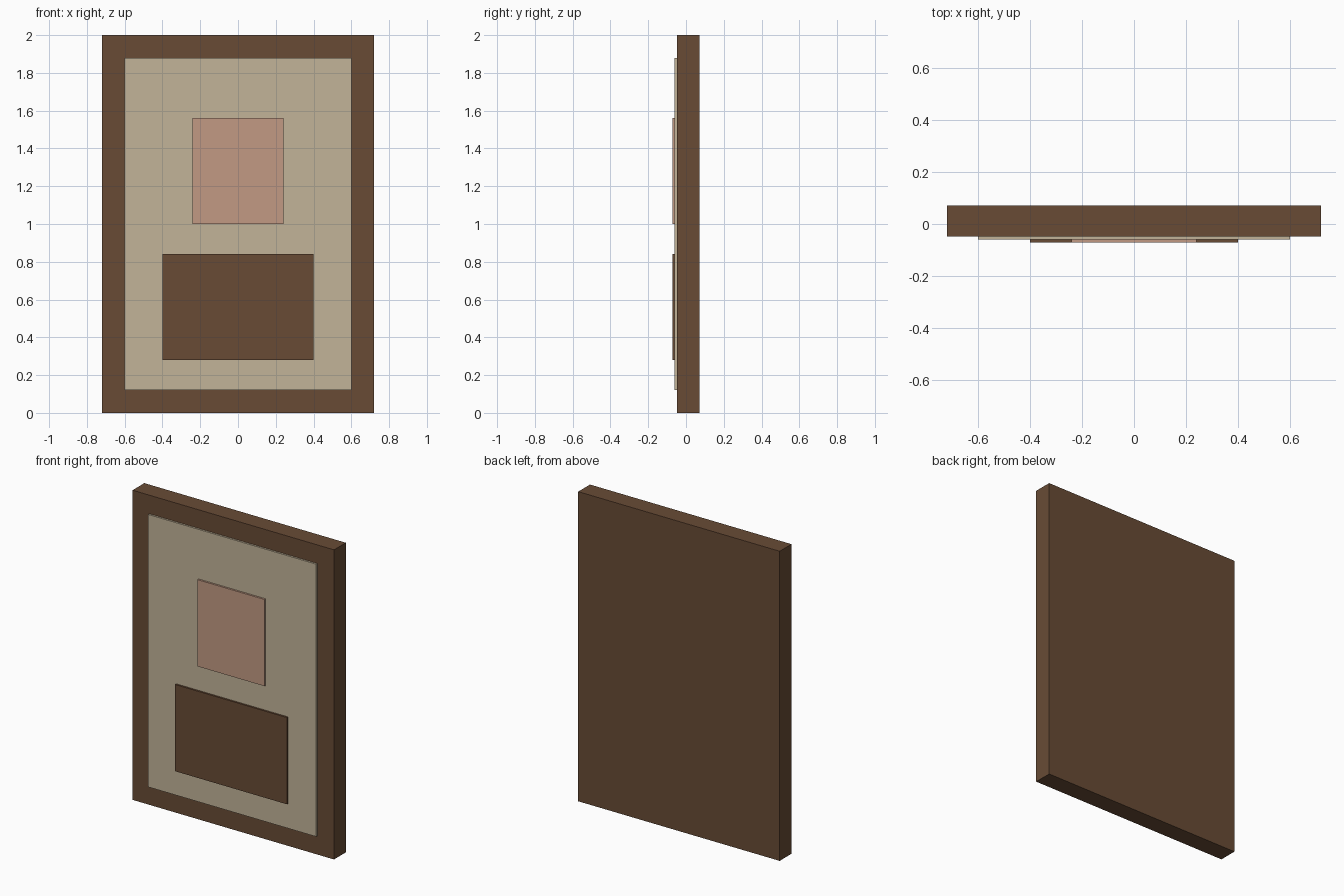
import bpy

if "Cube" in bpy.data.objects:
    bpy.data.objects.remove(bpy.data.objects["Cube"])


def linear(c):
    return c / 12.92 if c <= 0.04045 else ((c + 0.055) / 1.055) ** 2.4


def material(name, r, g, b):
    m = bpy.data.materials.new(name)
    m.diffuse_color = (linear(r / 255), linear(g / 255), linear(b / 255), 1)
    m.use_nodes = True
    m.node_tree.nodes["Principled BSDF"].inputs["Base Color"].default_value = m.diffuse_color
    return m


def box(name, half_width, y0, y1, z0, z1, mat):
    bpy.ops.mesh.primitive_cube_add(size=1, location=(0, (y0 + y1) / 2, (z0 + z1) / 2))
    ob = bpy.context.object
    ob.name = name
    ob.scale = (2 * half_width, y1 - y0, z1 - z0)
    bpy.ops.object.transform_apply(location=False, rotation=False, scale=True)
    ob.data.materials.append(mat)
    return ob


brown = material("dark brown wood", 104, 75, 53)
beige = material("beige canvas", 194, 179, 152)
pink = material("dusty pink", 194, 154, 131)

# Wooden backing, whose border reads as the frame
box("frame", 0.72, -0.048, 0.072, 0, 2, brown)
# Raised canvas sheet
box("canvas", 0.60, -0.06, -0.048, 0.12, 1.88, beige)
# Painted portrait: head and shoulders plates
box("portrait_head", 0.24, -0.072, -0.06, 1.00, 1.56, pink)
box("portrait_body", 0.40, -0.072, -0.06, 0.28, 0.84, brown)
